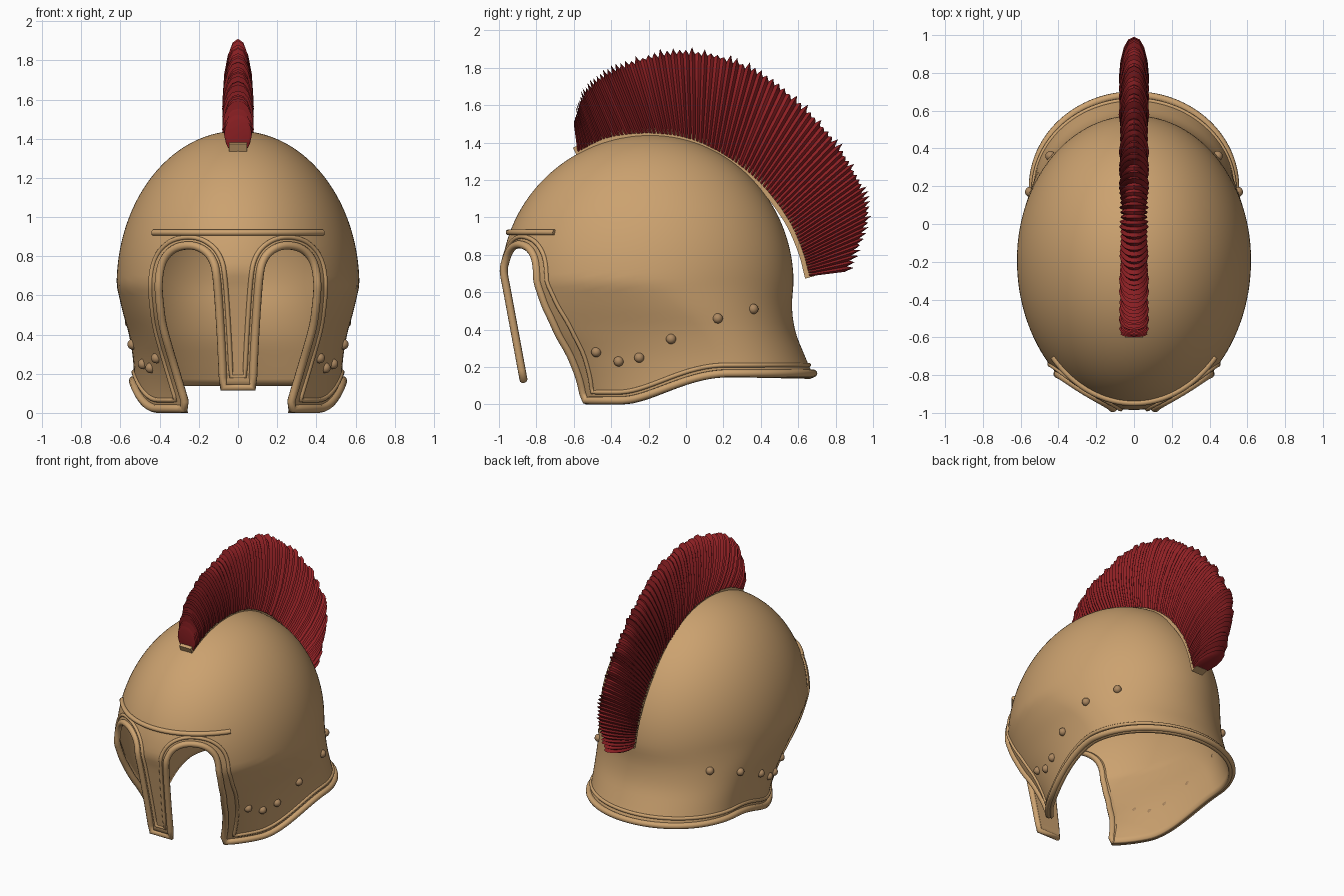
import bpy, bmesh, random
from math import sin, cos, asin, sqrt, pi, radians
from mathutils import Vector

random.seed(4)
if "Cube" in bpy.data.objects:
    bpy.data.objects.remove(bpy.data.objects["Cube"])


def material(name, rgb):
    m = bpy.data.materials.new(name)
    m.use_nodes = True
    m.diffuse_color = (*rgb, 1)
    m.node_tree.nodes["Principled BSDF"].inputs["Base Color"].default_value = (*rgb, 1)
    return m


BRONZE = material("bronze", (0.60, 0.36, 0.16))
DARK = material("dark bronze", (0.42, 0.25, 0.12))
RED = material("crest red", (0.28, 0.015, 0.018))


def smooth(lo, hi, v):
    t = min(1, max(0, (v - lo) / (hi - lo)))
    return t * t * (3 - 2 * t)


def spline(pts, t):
    """Smooth curve through evenly spaced control points, t from 0 to 1."""
    f = t * (len(pts) - 1)
    i = min(int(f), len(pts) - 2)
    f -= i
    p1, p2 = Vector(pts[i]), Vector(pts[i + 1])
    p0 = Vector(pts[i - 1]) if i else 2 * p1 - p2
    p3 = Vector(pts[i + 2]) if i + 2 < len(pts) else 2 * p2 - p1
    return p1 + 0.5 * f * (p2 - p0 + f * (2 * p0 - 5 * p1 + 4 * p2 - p3
                                          + f * (3 * (p1 - p2) + p3 - p0)))


def sample(pts, n):
    return [spline(pts, i / n) for i in range(n + 1)]


def loft(name, rings, mat, caps=True, angle=40):
    """Skin a list of closed rings."""
    bm = bmesh.new()
    rows = [[bm.verts.new(p) for p in ring] for ring in rings]
    n = len(rows[0])
    for a, b in zip(rows, rows[1:]):
        for j in range(n):
            bm.faces.new((a[j], a[(j + 1) % n], b[(j + 1) % n], b[j]))
    if caps:
        bm.faces.new(rows[0])
        bm.faces.new(rows[-1])
    bmesh.ops.remove_doubles(bm, verts=bm.verts, dist=1e-5)
    bmesh.ops.recalc_face_normals(bm, faces=bm.faces)
    me = bpy.data.meshes.new(name)
    bm.to_mesh(me)
    bm.free()
    ob = bpy.data.objects.new(name, me)
    bpy.context.collection.objects.link(ob)
    me.materials.append(mat)
    if angle:
        bpy.ops.object.select_all(action='DESELECT')
        ob.select_set(True)
        bpy.context.view_layer.objects.active = ob
        bpy.ops.object.shade_smooth_by_angle(angle=radians(angle))
    return ob


def tube(name, pts, radius, closed=False):
    cu = bpy.data.curves.new(name, 'CURVE')
    cu.dimensions = '3D'
    cu.bevel_depth, cu.bevel_resolution, cu.use_fill_caps = radius, 3, True
    sp = cu.splines.new('POLY')
    sp.points.add(len(pts) - 1)
    for p, co in zip(sp.points, pts):
        p.co = (*co, 1)
    sp.use_cyclic_u = closed
    sp.use_smooth = True
    cu.materials.append(BRONZE)
    ob = bpy.data.objects.new(name, cu)
    bpy.context.collection.objects.link(ob)


# Helmet surface: each height is two half ellipses (front, back, half width, centre)
TOP, BULGE = 1.44, 0.65
LOWER = [(-.64, .73, .53, .2), (-.72, .69, .53, .2), (-.83, .635, .535, .16),
         (-.95, .585, .555, .08), (-.99, .567, .59, -.05), (-.99, .575, .62, -.19)]


def section(z):
    if z < BULGE:
        return spline(LOWER, max(z, 0) / BULGE)
    q = sqrt(max(0, 1 - ((z - BULGE) / (TOP - BULGE)) ** 2))
    return -.19 - .8 * q, -.19 + .765 * q, .62 * q, -.19


def surface(a, z):
    """Point at angle a from the front and height z."""
    front, back, w, mid = section(z)
    x, c = w * sin(a), cos(a)
    y = mid - c * (mid - front if c > 0 else back - mid)
    if c > 0:  # nose guard hangs straight down
        k = smooth(-.2, -.12, -abs(x)) * smooth(-.78, -.65, -z)
        y += k * (-.845 - .185 * z - y)
    return Vector((x, y, z))


def surface_x(x, z):
    return surface(asin(max(-1, min(1, x / section(z)[2]))), z)


def hem(a):
    """Height of the lower edge."""
    d = abs(a)
    nose = .13 * (1 - smooth(radians(15), radians(24), d))
    return nose + .145 * smooth(radians(50), radians(92), d)


# Shell
COLS, ROWS = 144, 56
rings = []
for r in range(ROWS + 1):
    ring = []
    for c in range(COLS):
        a = -pi + 2 * pi * c / COLS
        h = hem(a)
        ring.append(surface(a, h + (TOP - h) * sin(r / ROWS * pi / 2)))
    rings.append(ring)
shell = loft("helmet_shell", rings, BRONZE, caps=False)
solid = shell.modifiers.new("thickness", 'SOLIDIFY')
solid.thickness, solid.offset = 0.022, -1

# Eye and face openings
OPENING = [(.075, .13), (.088, .4), (.108, .68), (.13, .78), (.18, .835), (.25, .855),
           (.33, .835), (.385, .77), (.405, .66), (.395, .52), (.375, .41), (.32, .22),
           (.26, .02)]
edge = sample(OPENING, 60)
cutters = []
for side in (1, -1):
    outline = [(.07, -.1)] + [tuple(p) for p in edge] + [(.23, -.1)]
    cut = loft("opening_cutter", [[(side * x, y, z) for x, z in outline]
                                  for y in (-1.4, -.2)], BRONZE, angle=0)
    cut.hide_render = True
    cutters.append(cut)
    mod = shell.modifiers.new("opening", 'BOOLEAN')
    mod.operation, mod.solver, mod.object = 'DIFFERENCE', 'EXACT', cut
bpy.context.view_layer.objects.active = shell
for mod in list(shell.modifiers):
    bpy.ops.object.modifier_apply(modifier=mod.name)
for cut in cutters:
    bpy.data.objects.remove(cut)


# Trim running around the nose, eyes, cheeks and hem
def trim(name, radius, inset, lift, out, start):
    half = []
    for i, p in enumerate(edge):
        d = (edge[min(i + 1, 60)] - edge[max(i - 1, 0)]).normalized()
        x, z = p.x - d.y * inset, p.y + d.x * inset
        if z > (.13 + inset if x < .15 else lift + .01) - 1e-4:
            half.append(surface_x(x, z))
    for i in range(57):
        a = radians(start + (178 - start) * i / 56)
        p = surface(a, hem(a) + lift)
        half.append(p + Vector((p.x, p.y, 0)).normalized() * out)
    mirrored = [Vector((-p.x, p.y, p.z)) for p in reversed(half)]
    tube(name, half + mirrored, radius, closed=True)


trim("edge_trim", .021, 0, .021, .006, 31)
trim("inner_ridge", .012, .042, .065, 0, 37)

# Brow bar
tube("brow_bar", [surface_x(.43 * i / 20, .92) + Vector((0, -.006, 0))
                  for i in range(-20, 21)], .016)

# Rivets on both cheeks, placed by depth and height
RIVETS = [(-.48, .28), (-.36, .23), (-.25, .25), (-.08, .35), (.17, .46), (.36, .51)]
for y, z in RIVETS:
    front, back, w, mid = section(z)
    reach = (back if y > mid else front) - mid
    x = w * sqrt(max(0, 1 - ((y - mid) / reach) ** 2))
    for side, label in ((1, "left"), (-1, "right")):
        bpy.ops.mesh.primitive_uv_sphere_add(segments=16, ring_count=10, radius=.027,
                                             location=(side * x, y, z))
        rivet = bpy.context.object
        rivet.name = label + "_rivet"
        rivet.data.materials.append(DARK)
        bpy.ops.object.shade_smooth()

# Crest: holder strip and ribbed plume between two side curves
BASE = [(-.58, 1.35), (-.42, 1.425), (-.2, 1.45), (.02, 1.42), (.22, 1.325),
        (.4, 1.18), (.54, 1.0), (.62, .83), (.66, .685)]
CROWN = [(-.6, 1.5), (-.53, 1.68), (-.33, 1.81), (0, 1.88), (.35, 1.79),
         (.66, 1.55), (.87, 1.28), (.965, 1.02), (.86, .71)]
strip = []
for i in range(49):
    p = spline(BASE, i / 48)
    d = (spline(BASE, min(1, i / 48 + .01)) - spline(BASE, max(0, i / 48 - .01))).normalized()
    n = Vector((-d.y, d.x))
    if i in (0, 48):
        p = p + d * (-.012 if i == 0 else .006)
    strip.append([(x, p.x + n.x * h, p.y + n.y * h)
                  for x, h in ((-.045, -.025), (.045, -.025), (.045, .03), (-.045, .03))])
loft("crest_holder", strip, BRONZE, angle=30)

TUFTS, STEPS = 84, 4
PROFILE = [(0, .055), (.15, .068), (.4, .078), (.65, .07), (.85, .052), (.96, .03)]
plume = []
for i in range(TUFTS * STEPS + 1):
    k = i % STEPS
    if k == 0:
        length, width = random.uniform(.2, 1), random.uniform(.9, 1.04)
    t = i / (TUFTS * STEPS)
    lo, hi = spline(BASE, t), spline(CROWN, t)
    tip = hi + (hi - lo).normalized() * (-.012, .012, .035, .008)[k] * length
    groove = (.76, .94, 1, .92)[k] * width
    side = [(w * groove, lo.lerp(tip, v)) for v, w in PROFILE]
    ring = [(w, p.x, p.y) for w, p in side] + [(0, tip.x, tip.y)]
    ring += [(-w, p.x, p.y) for w, p in reversed(side)]
    plume.append(ring)
loft("crest_plume", plume, RED, angle=50)
